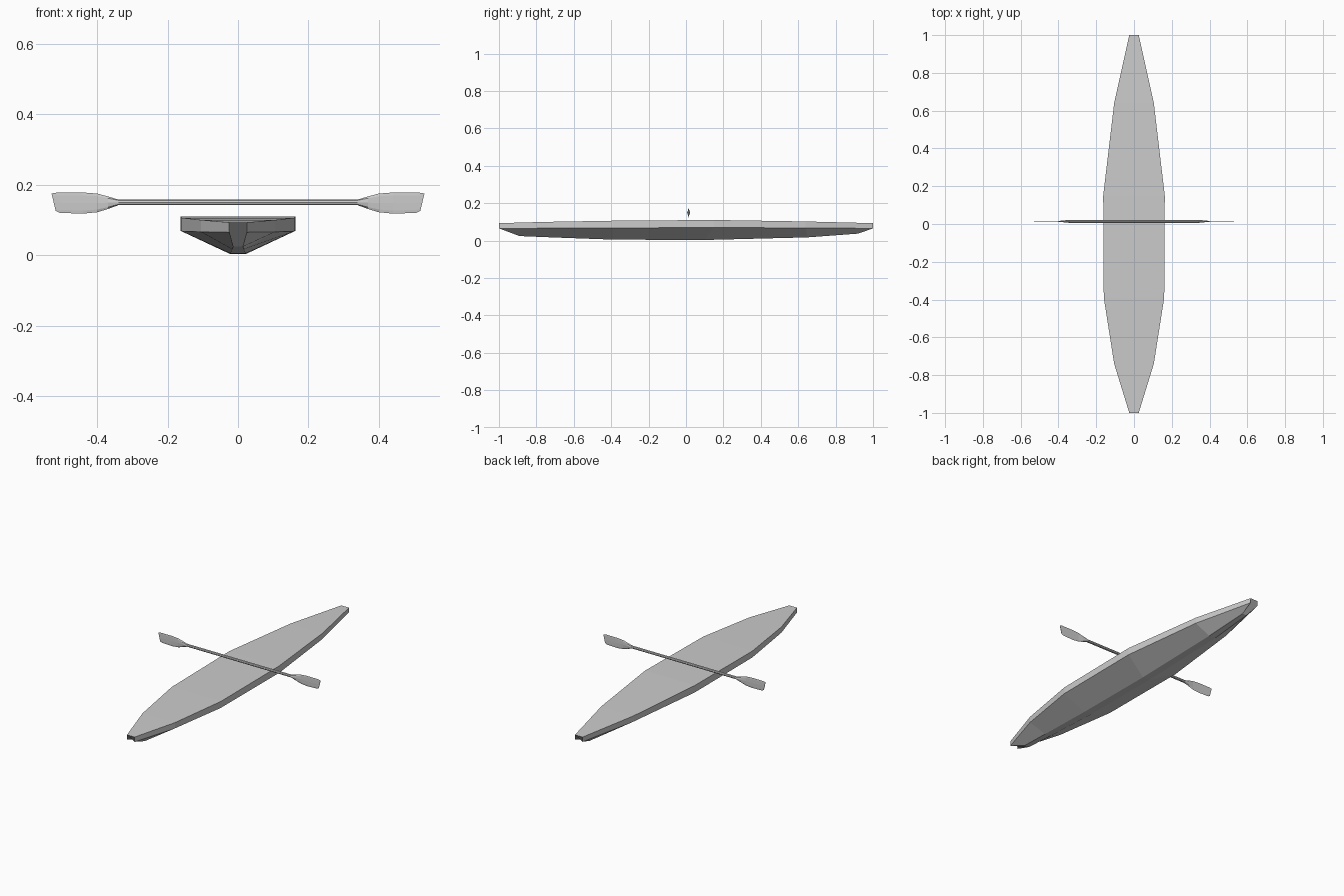
import bpy
from math import sin, cos, tau

if "Cube" in bpy.data.objects:
    bpy.data.objects.remove(bpy.data.objects["Cube"])


def loft(name, rings):
    """Skin a list of equal-length closed rings and cap both ends."""
    n = len(rings[0])
    verts = [v for ring in rings for v in ring]
    faces = [(i * n + j, i * n + (j + 1) % n, (i + 1) * n + (j + 1) % n, (i + 1) * n + j)
             for i in range(len(rings) - 1) for j in range(n)]
    faces += [tuple(reversed(range(n))), tuple(range(len(verts) - n, len(verts)))]
    mesh = bpy.data.meshes.new(name)
    mesh.from_pydata(verts, [], faces)
    import_bm = bmesh.new()
    import_bm.from_mesh(mesh)
    bmesh.ops.recalc_face_normals(import_bm, faces=import_bm.faces)
    import_bm.to_mesh(mesh)
    import_bm.free()
    obj = bpy.data.objects.new(name, mesh)
    bpy.context.collection.objects.link(obj)
    return obj


import bmesh

# Hull stations: deck y, half width, deck z, chine z, keel y, keel half width, keel z
stations = [
    (-1.00, 0.025, 0.093, 0.065, -0.89, 0.014, 0.024),
    (-0.74, 0.105, 0.100, 0.066, -0.72, 0.017, 0.017),
    (-0.39, 0.160, 0.106, 0.068, -0.39, 0.022, 0.005),
    (0.15, 0.163, 0.110, 0.069, 0.10, 0.022, 0.003),
    (0.64, 0.105, 0.102, 0.068, 0.65, 0.020, 0.017),
    (1.00, 0.025, 0.093, 0.065, 0.92, 0.014, 0.037),
]
hull_rings = [[(-w, y, zd), (-w, y, zc), (-k, yk, zk), (k, yk, zk), (w, y, zc), (w, y, zd)]
              for y, w, zd, zc, yk, k, zk in stations]
loft("hull", hull_rings)

# Double-bladed paddle: x, bottom z, top z, half thickness, slant of ring
half = [
    (0.34, 0.142, 0.158, 0.008, 0.0),
    (0.37, 0.131, 0.167, 0.005, 0.0),
    (0.40, 0.122, 0.175, 0.002, 0.0),
    (0.44, 0.118, 0.178, 0.0015, 0.0),
    (0.51, 0.120, 0.178, 0.001, 0.003),
    (0.524, 0.126, 0.175, 0.001, 0.006),
]


def paddle_ring(side, x, zb, zt, t, slant, sides=8):
    ring = []
    for i in range(sides):
        a = tau * i / sides
        ring.append((side * (x + slant * sin(a)), 0.014 + t * cos(a),
                     (zb + zt) / 2 + (zt - zb) / 2 * sin(a)))
    return ring


loft("paddle", [paddle_ring(-1, *s) for s in reversed(half)] +
     [paddle_ring(1, *s) for s in half])
